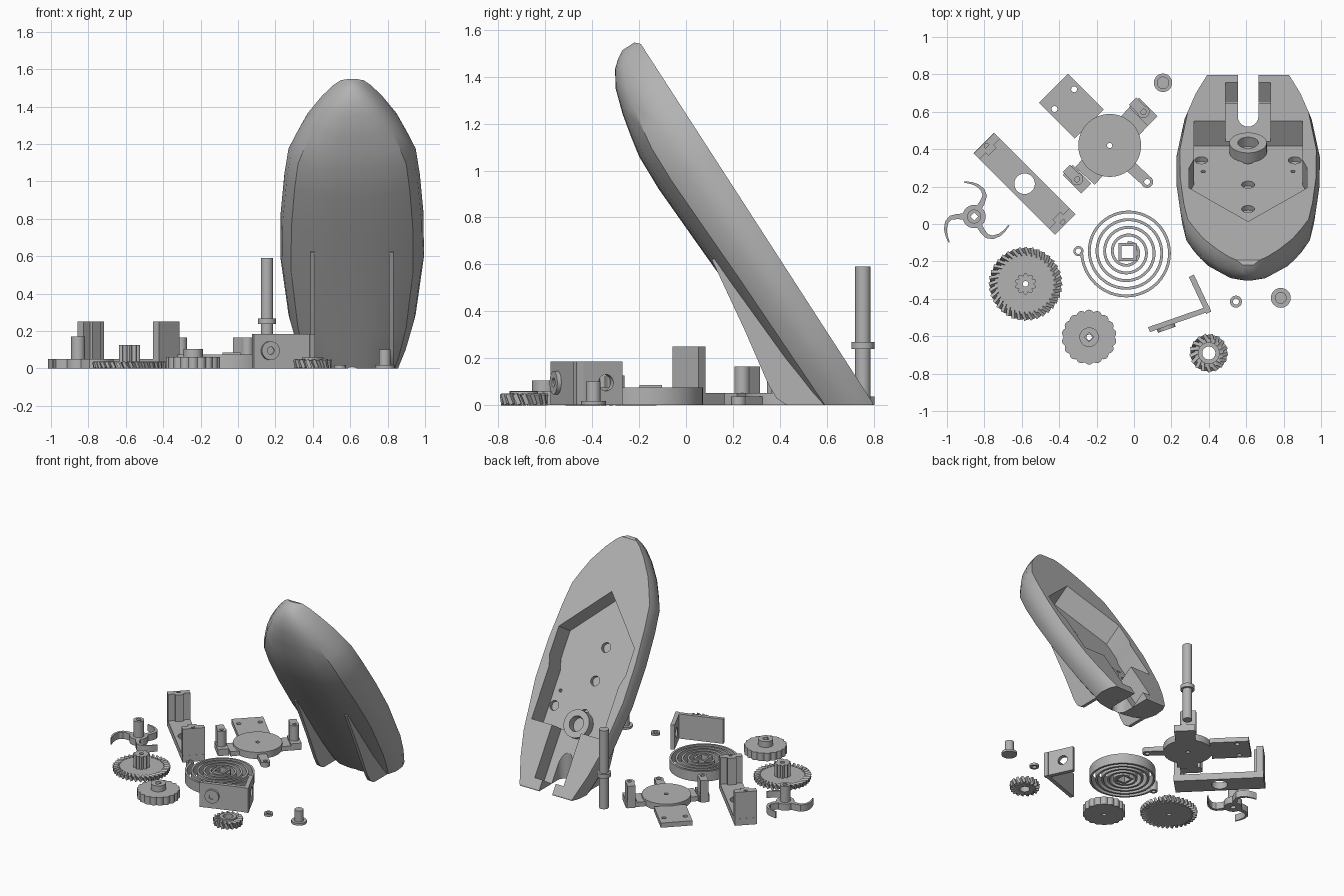
import bpy, bmesh
from math import sin, cos, pi, radians
from mathutils import Matrix, Vector

if "Cube" in bpy.data.objects:
    bpy.data.objects.remove(bpy.data.objects["Cube"])

grey = bpy.data.materials.new("plain_grey")
grey.use_nodes = True
grey.diffuse_color = (0.45, 0.45, 0.45, 1)
grey.node_tree.nodes["Principled BSDF"].inputs["Base Color"].default_value = (0.45, 0.45, 0.45, 1)


def finish(name, bm):
    """Turn a bmesh into a shaded grey object."""
    bmesh.ops.remove_doubles(bm, verts=bm.verts, dist=0.0002)
    bmesh.ops.recalc_face_normals(bm, faces=bm.faces)
    me = bpy.data.meshes.new(name)
    bm.to_mesh(me)
    bm.free()
    me.materials.clear()
    me.materials.append(grey)
    ob = bpy.data.objects.new(name, me)
    bpy.context.collection.objects.link(ob)
    bpy.ops.object.select_all(action='DESELECT')
    ob.select_set(True)
    bpy.context.view_layer.objects.active = ob
    bpy.ops.object.shade_smooth_by_angle(angle=radians(32))
    return ob


def plate(name, loops, z0, z1, frame=Matrix()):
    """Extrude 2D outlines (inner loops become holes) along the frame's z."""
    cu = bpy.data.curves.new(name, 'CURVE')
    cu.dimensions, cu.fill_mode, cu.extrude = '2D', 'BOTH', (z1 - z0) / 2
    for loop in loops:
        sp = cu.splines.new('POLY')
        sp.points.add(len(loop) - 1)
        for p, (x, y) in zip(sp.points, loop):
            p.co = (x, y, 0, 1)
        sp.use_cyclic_u = True
    tmp = bpy.data.objects.new("tmp", cu)
    bpy.context.collection.objects.link(tmp)
    dg = bpy.context.evaluated_depsgraph_get()
    me = bpy.data.meshes.new_from_object(tmp.evaluated_get(dg))
    bpy.data.objects.remove(tmp)
    bm = bmesh.new()
    bm.from_mesh(me)
    bm.transform(frame @ Matrix.Translation((0, 0, (z0 + z1) / 2)))
    return finish(name, bm)


def circle(c, r, n=32, lobes=0, amp=0):
    pts = [(2 * pi * i / n, r + amp * abs(sin(lobes * pi * i / n))) for i in range(n)]
    return [(c[0] + q * cos(a), c[1] + q * sin(a)) for a, q in pts]


def rect(c, w, h, deg=0):
    a = radians(deg)
    return [(c[0] + x * cos(a) - y * sin(a), c[1] + x * sin(a) + y * cos(a))
            for x, y in ((-w/2, -h/2), (w/2, -h/2), (w/2, h/2), (-w/2, h/2))]


def ribbon(path, t0, t1):
    """Outline of a strip following a path, width t0 to t1."""
    left, right = [], []
    for i, p in enumerate(path):
        d = Vector(path[min(i + 1, len(path) - 1)]) - Vector(path[max(i - 1, 0)])
        n = Vector((-d.y, d.x)).normalized() * (t0 + (t1 - t0) * i / (len(path) - 1)) / 2
        left.append(tuple(Vector(p) + n))
        right.append(tuple(Vector(p) - n))
    return left + right[::-1]


def polar(c, r, a):
    return (c[0] + r * cos(a), c[1] + r * sin(a))


def teeth(name, c, r, n, size, tilt, twist):
    """Ring of slanted gear teeth."""
    bm = bmesh.new()
    for i in range(n):
        m = (Matrix.Translation((c[0], c[1], size[2] / 2)) @ Matrix.Rotation(2 * pi * i / n, 4, 'Z')
             @ Matrix.Translation((r, 0, 0)) @ Matrix.Rotation(twist, 4, 'Z')
             @ Matrix.Rotation(tilt, 4, 'X') @ Matrix.Diagonal((*size, 1)))
        bmesh.ops.create_cube(bm, size=1, matrix=m)
    return finish(name, bm)


# Hull frame: x across, y from stern to bow along the deck, z into the hull
d, n = Vector((0, -0.543, 0.84)), Vector((0, -0.84, -0.543))
hull_frame = Matrix.Translation((0.61, 0.79, 0.02)) @ Matrix(((1, 0, 0), d, n)).transposed().to_4x4()

# Hull loft: station, half width, top, depth
stations = [(-.1, .19, 0, .21), (0, .235, 0, .23), (.17, .295, 0, .235), (.35, .34, 0, .24),
            (.72, .384, 0, .25), (1, .382, 0, .262), (1.25, .362, 0, .272), (1.41, .34, 0, .267),
            (1.5, .3, 0, .25), (1.6, .25, 0, .228), (1.71, .17, 0, .193), (1.78, .105, 0, .15),
            (1.81, .065, 0, .115), (1.83, .03, .02, .08)]
section = [(.95, 0), (1, .2), (.97, .5), (.85, .76), (.55, .93), (.25, .985)]
section = section + [(0, 1)] + [(-x, w) for x, w in section[::-1]]
bm = bmesh.new()
rings = [[bm.verts.new((x * hw, u, top + w * (dep - top))) for x, w in section]
         for u, hw, top, dep in stations]
for a, b in zip(rings, rings[1:]):
    for i in range(len(section)):
        j = (i + 1) % len(section)
        bm.faces.new((a[i], a[j], b[j], b[i]))
bm.faces.new(rings[0])
bm.faces.new(rings[-1])
bm.transform(hull_frame)
for co, no in (((0, 0, 0), (0, 0, -1)), ((0, .797, 0), (0, 1, 0))):
    bmesh.ops.bisect_plane(bm, geom=bm.verts[:] + bm.edges[:] + bm.faces[:], dist=1e-5,
                           plane_co=co, plane_no=no, clear_outer=True)
    bmesh.ops.holes_fill(bm, edges=[e for e in bm.edges if e.is_boundary])
hull = finish("hull", bm)

# Hull cut-outs: cabin well, stern channel, propeller slot, floor holes
half = [(.29, .44), (.29, .82), (.315, .9), (.315, 1.1)]
well = half + [(0, 1.43)] + [(-x, y) for x, y in half[::-1]]
slot = [(.555, 1), (.555, .575)] + [polar((.61, .575), .055, pi + pi * i / 10) for i in range(1, 10)]
slot += [(.665, .575), (.665, 1)]
cutters = [plate("well_cutter", [well], -.1, .16, hull_frame),
           plate("channel_cutter", [rect((0, .28), .24, .44)], -.1, .13, hull_frame),
           plate("slot_cutter", [slot], -.1, .7)]
for x, u, r in ((-.25, .58, .035), (0, .58, .035), (.25, .58, .035), (0, .82, .035),
                (0, 1.06, .035), (-.24, .69, .012), (.24, .69, .012)):
    cutters.append(plate("hole_cutter", [circle((x, u), r, 20)], .1, .19, hull_frame))
for c in cutters:
    c.hide_render = True
    mod = hull.modifiers.new("cut", 'BOOLEAN')
    mod.operation, mod.solver, mod.object = 'DIFFERENCE', 'EXACT', c
baked = bpy.data.meshes.new_from_object(hull.evaluated_get(bpy.context.evaluated_depsgraph_get()))
hull.modifiers.clear()
bm = bmesh.new()
bm.from_mesh(baked)
bpy.data.objects.remove(hull)
finish("hull", bm)
for c in cutters:
    bpy.data.objects.remove(c)
plate("shaft_collar", [circle((0, .5), .1), circle((0, .5), .055)], .1, .17, hull_frame)

# Hull fins
side = Matrix(((0, 0, 1, 0), (1, 0, 0, 0), (0, 1, 0, 0), (0, 0, 0, 1)))
fin = [(.11, .62), (.25, .32), (.35, .09), (.385, .03), (.43, 0), (.62, 0), (.13, .63)]
for label, x in (("right", .4), ("left", .82)):
    plate(label + "_fin", [fin], x - .012, x + .012, side)

# Spiral spring
c = (-.035, -.15)
path = [polar(c, .245 - .195 * i / 230, pi + 4.75 * 2 * pi * i / 230) for i in range(231)]
plate("spring_coil", [ribbon(path, .015, .015)], 0, .075)
plate("spring_hub", [rect(c, .095, .095), rect(c, .065, .065)], 0, .085)
plate("spring_eye", [circle((-.297, -.145), .027, 20), circle((-.297, -.145), .015, 20)], 0, .075)

# Crown gear with pinion
c = (-.58, -.32)
plate("crown_gear", [circle(c, .165, 48), circle(c, .015, 16)], 0, .03)
teeth("crown_gear_teeth", c, .172, 36, (.045, .017, .036), .45, .35)
plate("crown_gear_pinion", [circle(c, .042, 80, 10, .016), circle(c, .015, 16)], .03, .125)

# Scalloped winding wheel
c = (-.24, -.605)
plate("winding_wheel", [circle(c, .136, 144, 18, .011), circle(c, .015, 16)], 0, .06)
plate("winding_wheel_hub", [circle(c, .052), rect(c, .035, .035, 45)], .06, .105)

# Small bevel gear
c = (.4, -.69)
plate("bevel_gear", [circle(c, .078), circle(c, .035)], 0, .045)
plate("bevel_gear_rim", [circle(c, .058), circle(c, .035)], .045, .058)
teeth("bevel_gear_teeth", c, .08, 17, (.04, .019, .048), .4, .25)

# Washer, pin and axle
c = (.545, -.415)
plate("washer", [circle(c, .032), circle(c, .016)], 0, .017)
c = (.785, -.395)
plate("pin_head", [circle(c, .053)], 0, .017)
plate("pin_shank", [circle(c, .031)], .017, .1)
c = (.155, .755)
plate("axle", [circle(c, .033)], 0, .59)
plate("axle_collar", [circle(c, .049)], .238, .268)


# Corner bracket: two upright walls with a boss
def wall(a, b):
    t = (Vector((*b, 0)) - Vector((*a, 0))).normalized()
    up = Vector((0, 0, 1))
    return Matrix.Translation((*a, 0)) @ Matrix((t, up, t.cross(up))).transposed().to_4x4()


f = wall((.085, -.578), (.41, -.465))
plate("corner_bracket_long_wall", [[(0, 0), (.345, 0), (.345, .185), (0, .185)]], -.028, 0, f)
plate("corner_bracket_boss", [circle((.09, .095), .05), circle((.09, .095), .02, 16)], 0, .018, f)
plate("corner_bracket_boss_pin", [circle((.09, .095), .022, 16)], -.01, .01, f)
f = wall((.413, -.468), (.32, -.27))
plate("corner_bracket_short_wall", [[(0, 0), (.218, 0), (.218, .185), (0, .185)],
                                    circle((.14, .095), .035)], -.03, 0, f)

# Disc bracket: arm, cross piece, lug and two posts
c = (-.13, .42)
plate("disc_bracket_disc", [circle(c, .168, 64), circle(c, .014, 16)], 0, .05)
plate("disc_bracket_arm", [rect((-.335, .63), .27, .22, -45), circle((-.32, .72), .016, 16),
                           circle((-.425, .615), .016, 16)], 0, .035)
plate("disc_bracket_cross", [rect((-.205, .32), .17, .14, 48)], 0, .035)
plate("disc_bracket_cross_end", [rect((-.025, .52), .17, .14, 48)], 0, .035)
plate("disc_bracket_lug", [ribbon([(-.02, .31), (.06, .235)], .065, .06)], 0, .035)
plate("disc_bracket_lug_eye", [circle((.07, .225), .032, 24), circle((.07, .225), .016, 16)], 0, .036)
for label, p, side_deg in (("front", (-.305, .24), 225), ("back", (.05, .6), 45)):
    plate(label + "_post", [circle(p, .033, 24), circle(p, .015, 16)], 0, .165)
    q = polar(p, .045, radians(side_deg + 90 if label == "back" else side_deg - 90))
    plate(label + "_post_web", [rect(q, .07, .055, side_deg + 90)], 0, .165)
    plate(label + "_post_foot", [rect(p, .075, .14, side_deg)], 0, .05)

# Bridge bar with an upright at each end
c = (-.585, .215)
plate("bridge_bar", [rect(c, .617, .155, -45), circle(c, .055)], 0, .05)
for label, s in (("back", 1), ("front", -1)):
    p = polar(c, s * .285, radians(135))
    plate(label + "_upright", [rect(p, .045, .155, -45), circle(p, .014, 16)], .05, .25)
    q = polar(c, s * .262, radians(135))
    plate(label + "_upright_rib", [rect(q, .04, .06, -45)], .05, .25)

# Propeller with three hooked blades
c = (-.855, .04)
plate("propeller_hub", [circle(c, .062), rect(c, .03, .03, 45)], 0, .05)
plate("propeller_sleeve", [circle(c, .037), rect(c, .03, .03, 45)], .05, .17)
hook = ((.055, 0), (.09, 0), (.125, 3), (.15, 12), (.168, 24), (.18, 35), (.192, 46))
for i in range(3):
    path = [polar(c, r, radians(a + 60 + 120 * i)) for r, a in hook]
    plate("propeller_blade_%d" % (i + 1), [ribbon(path, .032, .007)], 0, .05)
